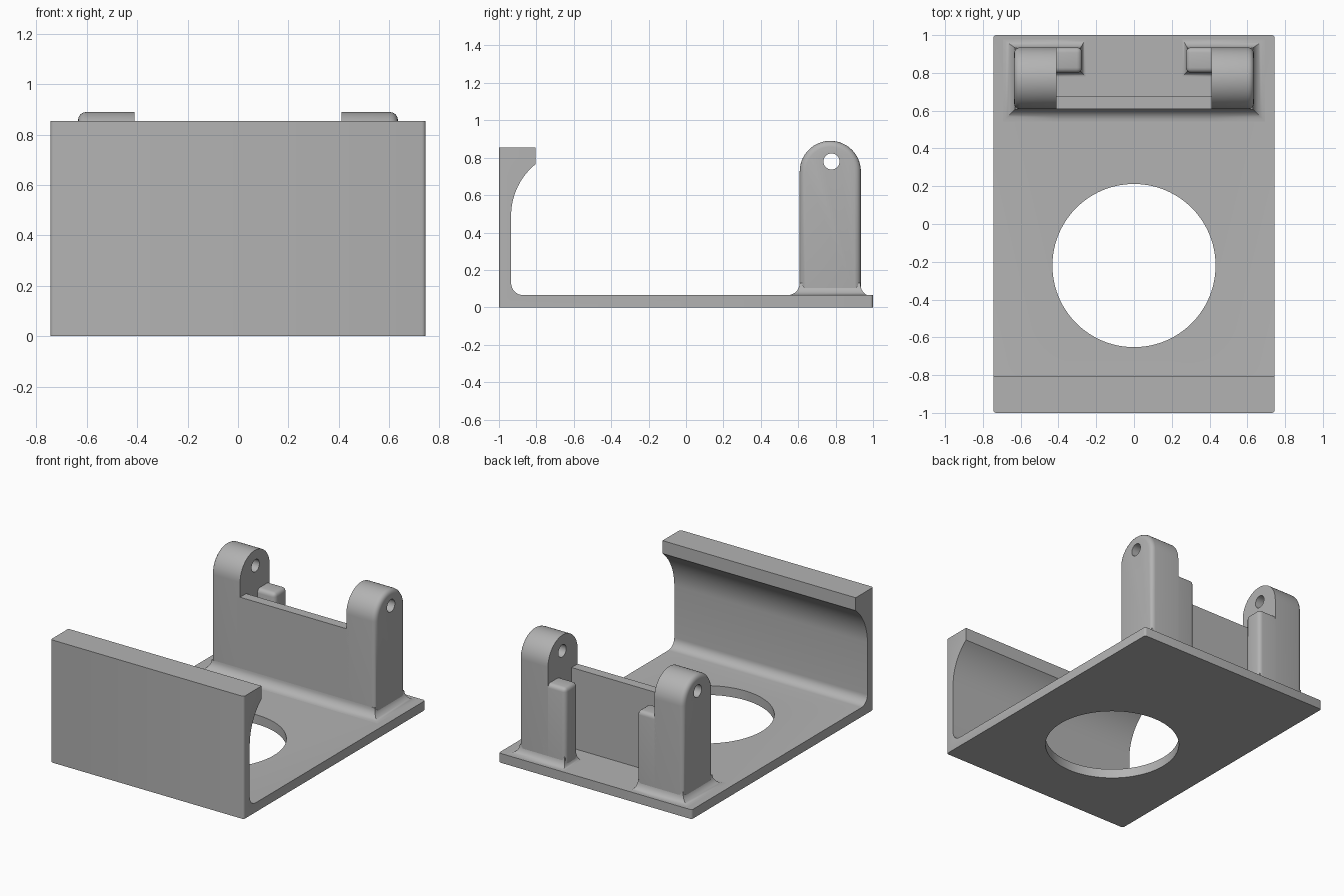
import bpy, bmesh, math
from mathutils import Vector

cube = bpy.data.objects.get("Cube")
if cube:
    bpy.data.objects.remove(cube, do_unlink=True)

GREY = (0.45, 0.45, 0.45, 1)
mat = bpy.data.materials.new("plain grey")
mat.use_nodes = True
mat.diffuse_color = GREY
mat.node_tree.nodes["Principled BSDF"].inputs["Base Color"].default_value = GREY

HALF_W, FLOOR, FILLET = 0.745, 0.065, 0.065
POST_IN, POST_OUT, POST_FRONT, POST_BACK = 0.41, 0.635, 0.608, 0.935


def finish(bm, name):
    bmesh.ops.recalc_face_normals(bm, faces=bm.faces)
    mesh = bpy.data.meshes.new(name)
    bm.to_mesh(mesh)
    bm.free()
    mesh.materials.append(mat)
    ob = bpy.data.objects.new(name, mesh)
    bpy.context.collection.objects.link(ob)
    return ob


def smooth(ob):
    bpy.ops.object.select_all(action="DESELECT")
    ob.select_set(True)
    bpy.context.view_layer.objects.active = ob
    bpy.ops.object.shade_smooth_by_angle(angle=math.radians(32))


def loft(rings):
    """Closed solid through a list of equal-length point rings."""
    bm = bmesh.new()
    loops = [[bm.verts.new(p) for p in ring] for ring in rings]
    n = len(loops[0])
    for a, b in zip(loops, loops[1:]):
        for i in range(n):
            j = (i + 1) % n
            bm.faces.new((a[i], a[j], b[j], b[i]))
    bm.faces.new(loops[0])
    bm.faces.new(loops[-1])
    bmesh.ops.recalc_face_normals(bm, faces=bm.faces)
    return bm


def extrude_x(profile, x0, x1):
    return loft([[(x, y, z) for y, z in profile] for x in (x0, x1)])


def arc(cy, cz, r, start, end, steps):
    angles = [math.radians(start + (end - start) * i / steps) for i in range(steps + 1)]
    return [(cy + r * math.cos(a), cz + r * math.sin(a)) for a in angles]


def box(x0, x1, y0, y1, z0, z1):
    return extrude_x([(y0, z0), (y1, z0), (y1, z1), (y0, z1)], x0, x1)


def bevel(bm, rule, width, segments=4):
    edges = [e for e in bm.edges if rule(*[v.co for v in e.verts])]
    bmesh.ops.bevel(bm, geom=edges, offset=width, segments=segments,
                    profile=0.5, affect="EDGES", clamp_overlap=True)


def drill(ob, centre, radius, depth, axis, segments):
    bm = bmesh.new()
    bmesh.ops.create_cone(bm, cap_ends=True, segments=segments, radius1=radius,
                          radius2=radius, depth=depth)
    cutter = finish(bm, "hole_cutter")
    cutter.hide_render = True
    cutter.location = centre
    if axis == "X":
        cutter.rotation_euler.y = math.pi / 2
    mod = ob.modifiers.new("hole", "BOOLEAN")
    mod.operation, mod.solver, mod.object = "DIFFERENCE", "EXACT", cutter
    bpy.context.view_layer.objects.active = ob
    bpy.ops.object.modifier_apply(modifier=mod.name)
    bpy.data.objects.remove(cutter, do_unlink=True)


def mirrored(bm, side):
    for v in bm.verts:
        v.co.x *= side
    return bm


def foot(x0, x1, y0, y1, spread):
    """Concave fillet around a footprint; spread scales (-x, +x, -y, +y)."""
    rings = []
    for i in range(9):
        a = math.radians(90 * i / 8)
        d = FILLET * (1 - math.sin(a))
        z = FLOOR + FILLET * (1 - math.cos(a))
        l, r, f, b = [d * s for s in spread]
        rings.append([(x0 - l, y0 - f, z), (x1 + r, y0 - f, z),
                      (x1 + r, y1 + b, z), (x0 - l, y1 + b, z)])
    return loft(rings)


# Floor plate and front wall with its curved lip, as one section
section = [(-1, 0), (1, 0), (1, FLOOR)]
section += arc(-0.87, 0.13, FILLET, 270, 180, 8)
section += arc(-0.579, 0.49, 0.356, 180, 129.4, 14)
section += [(-0.805, 0.855), (-1, 0.855)]
bm = extrude_x(section, -HALF_W, HALF_W)
bevel(bm, lambda a, b: abs(a.x - b.x) < 0.001 and abs(a.y - b.y) < 0.001
      and abs(a.y) > 0.99, 0.015, 3)
base = finish(bm, "floor_and_front_wall")
drill(base, Vector((0, -0.22, 0.03)), 0.432, 0.3, "Z", 96)
smooth(base)

# Cross web between the posts
smooth(finish(box(-0.43, 0.43, POST_FRONT, 0.675, 0.03, 0.625), "cross_web"))
smooth(finish(foot(-POST_IN, POST_IN, POST_FRONT, 0.67, (0, 0, 1, 0)), "cross_web_foot"))

# Round-topped posts, inner tabs and their fillets
radius = (POST_BACK - POST_FRONT) / 2
mid = (POST_BACK + POST_FRONT) / 2
outline = [(POST_FRONT, 0.03), (POST_BACK, 0.03)] + arc(mid, 0.89 - radius, radius, 0, 180, 28)
for side, label in ((1, "left"), (-1, "right")):
    bm = extrude_x(outline, POST_IN, POST_OUT)
    bevel(bm, lambda a, b: min(a.x, b.x) > POST_OUT - 0.001, 0.032)
    post = finish(mirrored(bm, side), label + "_post")
    drill(post, Vector((side * 0.52, 0.778, 0.78)), 0.043, 0.6, "X", 32)
    smooth(post)

    bm = box(0.275, 0.45, 0.80, POST_BACK, 0.03, 0.61)
    bevel(bm, lambda a, b: (max(a.x, b.x) < 0.28 or min(a.z, b.z) > 0.6)
          and max(a.z, b.z) > 0.1 and min(a.x, b.x) < 0.4, 0.028)
    smooth(finish(mirrored(bm, side), label + "_tab"))

    bm = foot(POST_IN, POST_OUT - 0.006, POST_FRONT, POST_BACK - 0.003, (0, 1, 1, 0.7))
    smooth(finish(mirrored(bm, side), label + "_post_foot"))
    bm = foot(0.283, POST_IN, 0.808, POST_BACK - 0.003, (0.4, 0, 0.4, 0.7))
    smooth(finish(mirrored(bm, side), label + "_tab_foot"))
